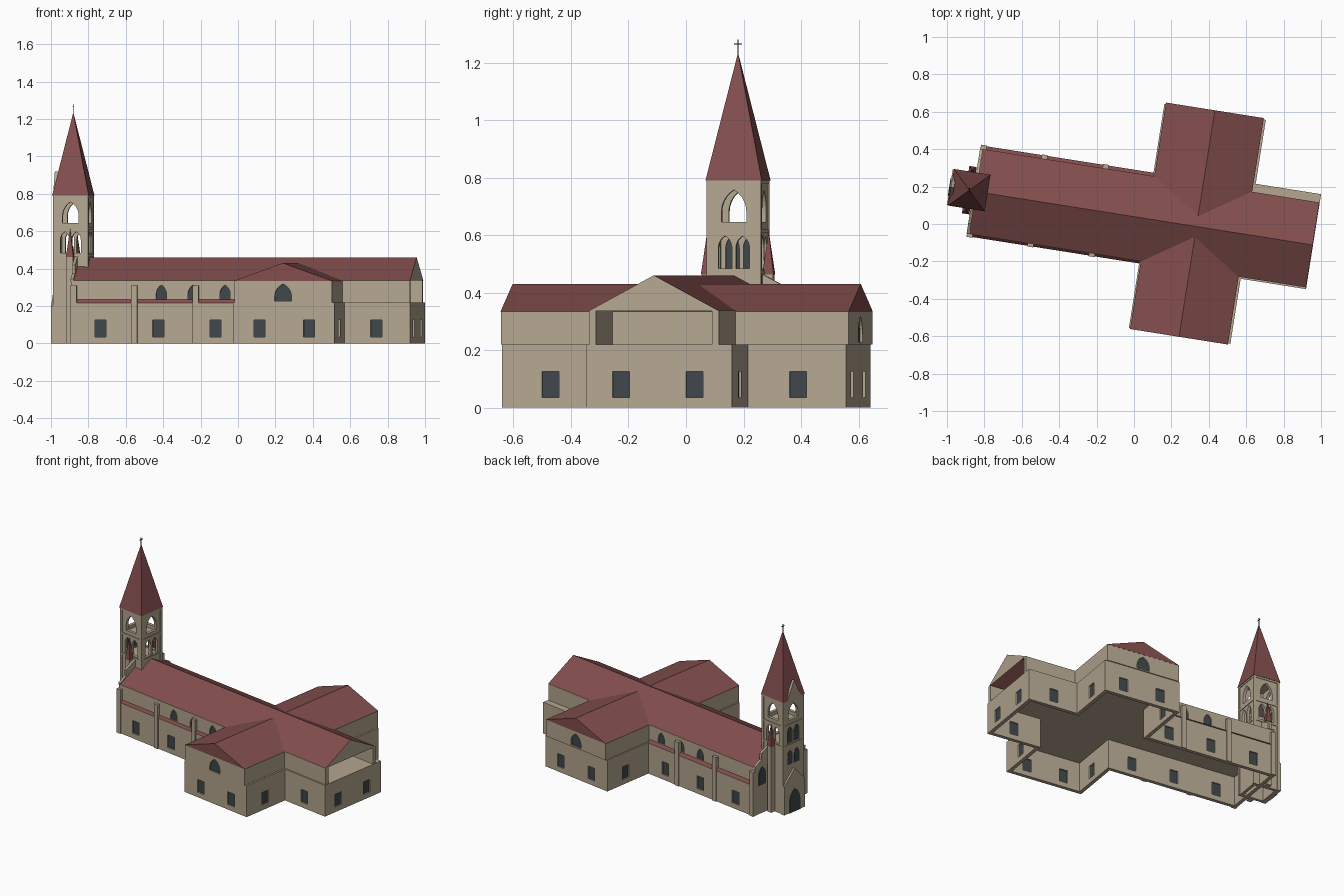
import bpy, bmesh, math

if "Cube" in bpy.data.objects:
    bpy.data.objects.remove(bpy.data.objects["Cube"])

TURN = math.radians(-9)      # whole church is turned slightly
WALL = 0.025
CV = 0.04                    # nave axis
TU, TV = -0.898, 0.041       # tower centre


def material(name, rgb):
    m = bpy.data.materials.new(name)
    m.diffuse_color = (*rgb, 1)
    m.use_nodes = True
    m.node_tree.nodes["Principled BSDF"].inputs["Base Color"].default_value = m.diffuse_color
    return m


STONE = material("stone", (0.46, 0.385, 0.28))
ROOF = material("red_tile", (0.225, 0.075, 0.075))
GLASS = material("dark_glass", (0.05, 0.062, 0.068))
IRON = material("iron", (0.02, 0.02, 0.02))


def finish(name, bm, mat, recalc=True):
    if recalc:
        bmesh.ops.recalc_face_normals(bm, faces=bm.faces[:])
    me = bpy.data.meshes.new(name)
    bm.to_mesh(me)
    bm.free()
    ob = bpy.data.objects.new(name, me)
    bpy.context.collection.objects.link(ob)
    ob.rotation_euler[2] = TURN
    if mat:
        me.materials.append(mat)
    return ob


def place(axis, p, q, d):
    return {'u': (d, p, q), 'v': (p, d, q), 'z': (p, q, d)}[axis]


def solid(name, mat, parts):
    """Each part: (outline, axis, start, end) extruded along the axis."""
    bm = bmesh.new()
    for pts, axis, a, b in parts:
        lo = [bm.verts.new(place(axis, p, q, a)) for p, q in pts]
        hi = [bm.verts.new(place(axis, p, q, b)) for p, q in pts]
        bm.faces.new(lo)
        bm.faces.new(hi)
        for i in range(len(pts)):
            j = (i + 1) % len(pts)
            bm.faces.new((lo[i], lo[j], hi[j], hi[i]))
    return finish(name, bm, mat)


def band(name, path, z0, z1, closed=True, thick=WALL):
    """Hollow wall following a counter-clockwise path."""
    bm = bmesh.new()
    lo = [bm.verts.new((u, v, z0)) for u, v in path]
    hi = [bm.verts.new((u, v, z1)) for u, v in path]
    for i in range(len(path) if closed else len(path) - 1):
        j = (i + 1) % len(path)
        bm.faces.new((lo[i], lo[j], hi[j], hi[i]))
    ob = finish(name, bm, STONE, False)
    s = ob.modifiers.new("thickness", 'SOLIDIFY')
    s.thickness, s.offset, s.use_even_offset = thick, -1, True
    return ob


def rect(a0, b0, a1, b1):
    return [(a0, b0), (a1, b0), (a1, b1), (a0, b1)]


def arch(c, z0, z1, w):
    h = min(0.87 * w, 0.7 * (z1 - z0))
    right = [(w * math.cos(math.radians(t)) - w / 2,
              z1 - h + h * math.sin(math.radians(t)) / math.sin(math.pi / 3)) for t in range(0, 61, 12)]
    left = [(-x, z) for x, z in reversed(right[:-1])]
    return [(c - w / 2, z0), (c + w / 2, z0)] + [(c + x, z) for x, z in right + left]


def cut(target, parts):
    c = solid(target.name + "_cutter", None, parts)
    c.hide_render = True
    c.hide_viewport = False
    c.display_type = 'WIRE'
    m = target.modifiers.new("openings", 'BOOLEAN')
    m.object, m.operation, m.solver = c, 'DIFFERENCE', 'EXACT'


def glaze(target, wins):
    """wins: (outline, axis, wall position, outward sign)"""
    cut(target, [(p, a, d - s * 0.04, d + s * 0.02) for p, a, d, s in wins])
    solid(target.name + "_glass", GLASS, [(p, a, d - s * 0.009, d - s * 0.016) for p, a, d, s in wins])


def pyramid(name, u, v, r, z0, z1):
    bm = bmesh.new()
    base = [bm.verts.new((u + x * r, v + y * r, z0)) for x, y in ((-1, -1), (1, -1), (1, 1), (-1, 1))]
    top = bm.verts.new((u, v, z1))
    bm.faces.new(base)
    for i in range(4):
        bm.faces.new((base[i], base[(i + 1) % 4], top))
    return finish(name, bm, ROOF)


def gable_roof(name, axis, c, half, a, b, z0, z1, end_mat):
    """Two slopes with closed gables and an open underside."""
    bm = bmesh.new()
    rows = [[bm.verts.new(place(axis, p, z, d)) for p, z in ((c - half, z0), (c, z1), (c + half, z0))] for d in (a, b)]
    for i in (0, 1):
        bm.faces.new((rows[0][i], rows[0][i + 1], rows[1][i + 1], rows[1][i]))
    for r in rows:
        bm.faces.new(r).material_index = 1
    ob = finish(name, bm, ROOF)
    ob.data.materials.append(end_mat)


# Lower storey: cross-shaped hollow walls and the slab over them
def cross(d):
    return [(-.872 + d, -.2 + d), (.06 + d, -.2 + d), (.06 + d, -.552 + d), (.609 - d, -.552 + d),
            (.609 - d, -.2 + d), (.963 - d, -.2 + d), (.963 - d, .314 - d), (.609 - d, .314 - d),
            (.609 - d, .66 - d), (.06 + d, .66 - d), (.06 + d, .283 - d), (-.872 + d, .283 - d)]


lower = band("lower_walls", cross(0), 0, .22)
solid("upper_floor", STONE, [(cross(.01), 'z', .207, .219)])
spots = [('v', d, s, u) for u in (-.713, -.4, -.09) for d, s in ((-.2, -1), (.283, 1))]
spots += [('v', d, s, u) for u in (.203, .472) for d, s in ((-.552, -1), (.66, 1))]
spots += [('v', -.2, -1, .78), ('v', .314, 1, .78), ('u', .963, 1, -.076), ('u', .963, 1, .183)]
spots += [('u', d, s, v) for v in (-.38, .491) for d, s in ((.06, -1), (.609, 1))]
glaze(lower, [(rect(c - .03, .035, c + .03, .125), a, d, s) for a, d, s, c in spots])

# Upper nave and chancel walls, open at the east end
nave = band("upper_nave_walls", [(.96, .268), (-.872, .268), (-.872, -.19), (.96, -.19)], .22, .337, False)
glaze(nave, [(arch(u, .235, .312, .056), 'v', d, s) for u in (-.385, -.213, -.04) for d, s in ((-.19, -1), (.268, 1))])

# Upper transept walls
transept = band("upper_transept_walls", [(.068, -.557), (.597, -.557), (.597, .667), (.068, .667)], .219, .335)
glaze(transept, [(arch(.332, .228, .318, .09), 'v', d, s) for d, s in ((-.557, -1), (.667, 1))])

# Roofs
gable_roof("nave_roof", 'u', .039, .23, -.87, .961, .336, .46, STONE)
gable_roof("transept_roof", 'v', .332, .265, -.558, .668, .335, .43, ROOF)

# Narrow tiled ledges along the nave
solid("ledges", ROOF, [([(-.204, .217), (-.188, .217), (-.188, .236)], 'u', -.865, .062),
                       ([(.287, .217), (.266, .217), (.266, .236)], 'u', -.865, .062)])

# Buttresses
solid("buttresses", STONE, [(rect(u - .016, v0, u + .016, v1), 'z', 0, .31)
                            for u in (-.858, -.529, -.197) for v0, v1 in ((-.208, -.18), (.26, .291))])

# West gable parapet beside the tower, with tall end windows
solid("west_gable", STONE, [([(CV - .229, .33), (CV + .229, .33), (CV + .229, .345), (CV + .175, .375),
                              (CV + .175, .42), (CV + .08, .47), (CV - .08, .47), (CV - .175, .42),
                              (CV - .175, .375), (CV - .229, .345)], 'u', -.876, -.86)])
solid("west_windows", GLASS, [(arch(CV + s * .165, .2, .325, .065), 'u', -.876, -.87) for s in (-1, 1)])

# Tower shaft with open belfry
H = .092
tower = band("tower_walls", [(TU - H, TV - H), (TU + H, TV - H), (TU + H, TV + H), (TU - H, TV + H)], 0, .79, True, .02)
openings = []
for axis, c, d in (('u', TV, TU), ('v', TU, TV)):
    for s in (-1, 1):
        a, b = d + s * .06, d + s * .11
        openings.append((arch(c, .645, .757, .088), axis, a, b))
        openings += [(arch(c + k * .031, .483, .597, .048), axis, a, b) for k in (-1, 1)]
cut(tower, openings)
solid("tower_floors", STONE, [(rect(TU - .085, TV - .085, TU + .085, TV + .085), 'z', z, z + .008)
                              for z in (.2, .468, .612, .78)])
W = TU - H
solid("tower_glass", GLASS, [(arch(TV + k * .031, .483, .597, .048), 'u', W + .008, W + .014) for k in (-1, 1)]
      + [(arch(TV + k * .031, .335, .435, .046), 'u', W - .002, W + .004) for k in (-1, 1)])

# Tower corner strips and string courses
strips = [(rect(TU + x * .096 - .009 * (x + 1), TV + y * .096 - .009 * (y + 1),
                TU + x * .096 - .009 * (x - 1), TV + y * .096 - .009 * (y - 1)), 'z', 0, .79)
          for x in (-1, 1) for y in (-1, 1)]
solid("tower_corners", STONE, strips)
for i, z in enumerate((.465, .608, .778)):
    t = band("tower_course_%d" % (i + 1), [(TU + x * .096, TV + y * .096) for x, y in
                                           ((-1, -1), (1, -1), (1, 1), (-1, 1))], z, z + .012, True, .01)

# West porch, door and spire gable
solid("porch", STONE, [([(TV - .096, 0), (TV + .096, 0), (TV + .096, .2), (TV, .3), (TV - .096, .2)], 'u', -1.003, -.985)])
solid("door", GLASS, [(arch(TV, 0, .16, .095), 'u', -1.007, -1.0)])
solid("spire_gable", STONE, [([(TV - .065, .788), (TV + .065, .788), (TV, .92)], 'u', -.998, -.98)])

# Spire, side pinnacles and cross
pyramid("spire", TU, TV, .099, .79, 1.235)
for side, s in (("south", -1), ("north", 1)):
    v = TV + s * .108
    solid(side + "_pinnacle_shaft", STONE, [(rect(TU - .017, v - .017, TU + .017, v + .017), 'z', 0, .465)])
    pyramid(side + "_pinnacle_cap", TU, v, .02, .462, .615)
solid("cross", IRON, [(rect(TU - .002, TV - .002, TU + .002, TV + .002), 'z', 1.22, 1.28),
                      (rect(TV - .014, 1.263, TV + .014, 1.267), 'u', TU - .002, TU + .002)])
